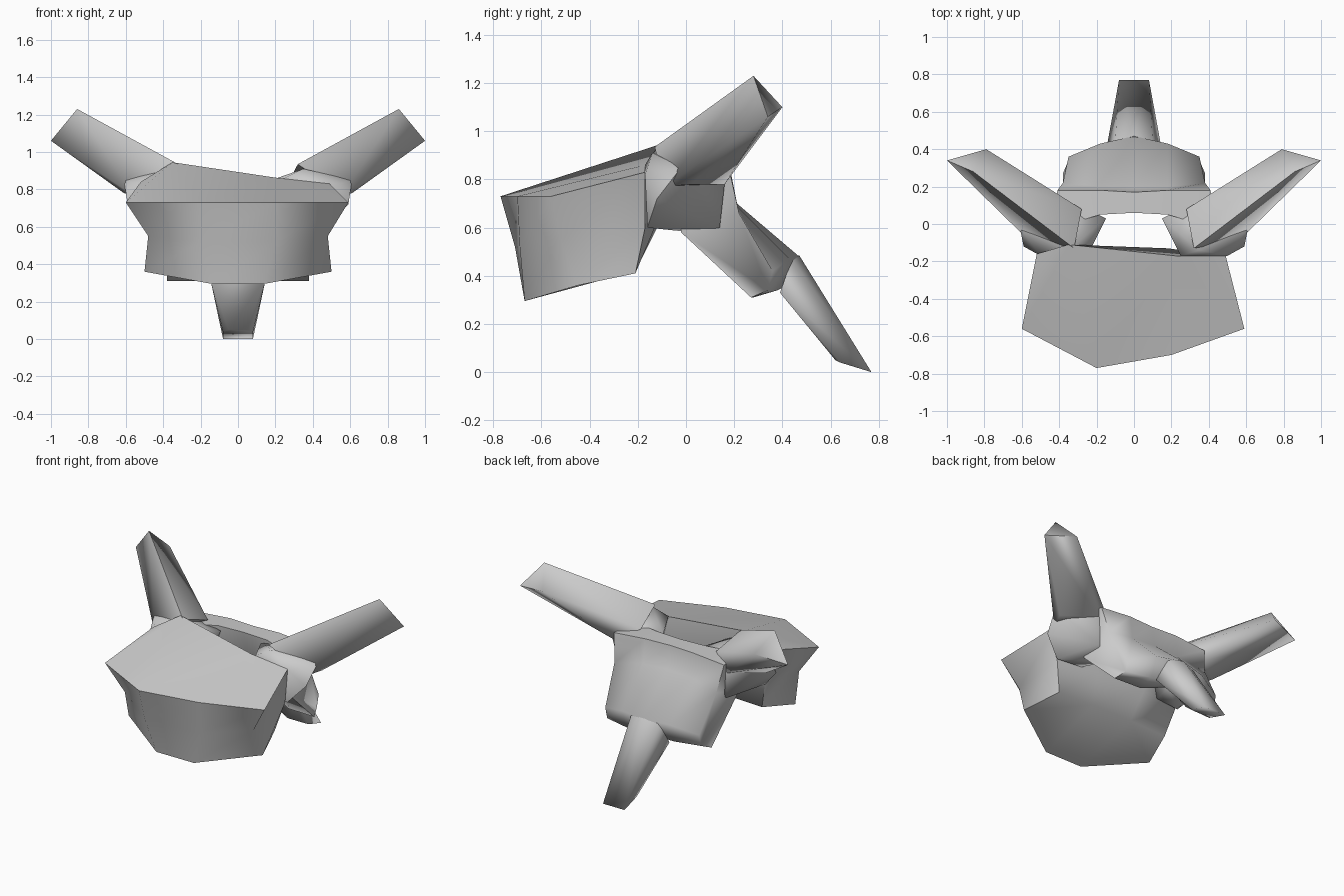
import bpy, bmesh, math

if "Cube" in bpy.data.objects:
    bpy.data.objects.remove(bpy.data.objects["Cube"])


def finish(bm, name):
    bmesh.ops.recalc_face_normals(bm, faces=bm.faces)
    me = bpy.data.meshes.new(name)
    bm.to_mesh(me)
    bm.free()
    ob = bpy.data.objects.new(name, me)
    bpy.context.collection.objects.link(ob)
    bpy.ops.object.select_all(action='DESELECT')
    ob.select_set(True)
    bpy.context.view_layer.objects.active = ob
    bpy.ops.object.shade_smooth_by_angle(angle=math.radians(75))
    return ob


def hull(name, pts, side=1):
    bm = bmesh.new()
    for x, y, z in pts:
        bm.verts.new((x * side, y, z))
    res = bmesh.ops.convex_hull(bm, input=bm.verts)
    junk = [v for v in res['geom_interior'] if isinstance(v, bmesh.types.BMVert)]
    bmesh.ops.delete(bm, geom=junk, context='VERTS')
    return finish(bm, name)


def loft(name, rings):
    bm = bmesh.new()
    vs = [[bm.verts.new(p) for p in r] for r in rings]
    n = len(vs[0])
    for a, b in zip(vs, vs[1:]):
        for i in range(n):
            j = (i + 1) % n
            bm.faces.new((a[i], a[j], b[j], b[i]))
    caps = [bm.faces.new(vs[0][::-1]), bm.faces.new(vs[-1])]
    bmesh.ops.triangulate(bm, faces=caps)
    return finish(bm, name)


# Waisted block at the front with a tilted top
loft("vertebral_body", [
    [(-.14, -.67, .295), (.14, -.67, .295), (.5, -.45, .36), (.42, -.21, .41),
     (.15, -.21, .42), (-.15, -.21, .42), (-.42, -.21, .41), (-.5, -.45, .36)],
    [(-.2, -.71, .52), (.2, -.69, .52), (.48, -.52, .55), (.47, -.17, .6),
     (.18, -.13, .6), (-.18, -.12, .6), (-.47, -.17, .6), (-.48, -.52, .55)],
    [(-.2, -.77, .73), (.2, -.7, .73), (.59, -.56, .73), (.49, -.17, .83),
     (.22, -.17, .86), (-.35, -.11, .945), (-.52, -.16, .84), (-.6, -.56, .73)],
])

# Paired parts on each side
pedicle = [(.25, -.17, .86), (.35, -.14, .91), (.5, -.17, .82), (.59, -.12, .72),
           (.61, -.02, .85), (.48, -.16, .6), (.3, -.14, .6), (.42, .16, .78),
           (.44, .14, .84), (.15, .03, .84), (.4, .14, .6), (.25, .03, .58)]
wing = [(.86, .28, 1.23), (1, .34, 1.06), (.79, .4, 1.1), (.79, .27, 1.06),
        (.32, -.13, .935), (.56, -.09, .77), (.61, .02, .78), (.42, .16, .78),
        (.28, .08, .86)]
for s, label in ((1, "right"), (-1, "left")):
    hull("pedicle_" + label, pedicle, s)
    hull("transverse_process_" + label, wing, s)

# Sloping curved plate behind the canal, as y-z sections along x
mid = [(.06, .86), (.17, .86), (.2, .71), (.47, .48), (.42, .36), (.33, .36), (.12, .62)]
inner = [(.05, .86), (.18, .86), (.2, .7), (.43, .47), (.38, .34), (.28, .31), (.07, .6)]
outer = [(-.02, .84), (.18, .84), (.22, .66), (.36, .42), (.34, .34), (.27, .31), (-.02, .58)]
widths = [.42, .41, .38, .35, .35, .38, .38]
loft("lamina", [
    [(-w, y, z) for w, (y, z) in zip(widths, outer)],
    [(-.18, y, z) for y, z in inner],
    [(0, y, z) for y, z in mid],
    [(.18, y, z) for y, z in inner],
    [(w, y, z) for w, (y, z) in zip(widths, outer)],
])

# Rear spike pointing down and back
half = [(.15, .39, .33), (.1, .44, .47), (.08, .77, 0), (.08, .64, .04), (.05, .62, .05)]
hull("spinous_process", half + [(-x, y, z) for x, y, z in half] + [(0, .47, .485)])
